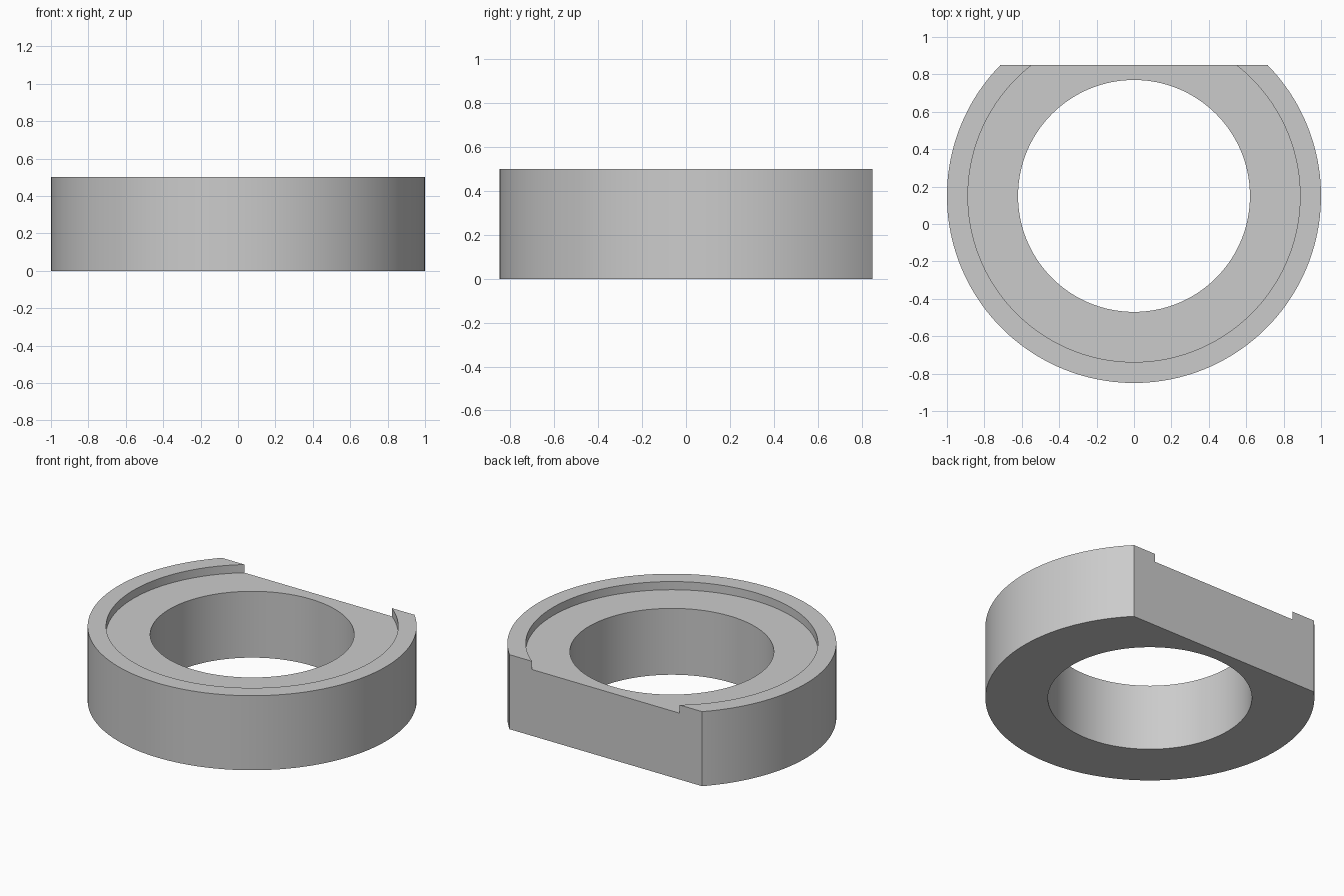
import bpy, bmesh, math
from mathutils import Vector

cube = bpy.data.objects.get("Cube")
if cube:
    bpy.data.objects.remove(cube, do_unlink=True)

OUTER, LIP, BORE = 1.0, 0.888, 0.62
HEIGHT, LEDGE = 0.5, 0.445
FLAT_Y = 0.7
SEGMENTS = 160

# Plain grey material
grey = bpy.data.materials.new("plain_grey")
grey.use_nodes = True
colour = (0.6, 0.6, 0.6, 1)
grey.diffuse_color = colour
grey.node_tree.nodes["Principled BSDF"].inputs["Base Color"].default_value = colour

# Stepped ring section, revolved around the vertical axis
bm = bmesh.new()
section = [(BORE, 0), (OUTER, 0), (OUTER, HEIGHT), (LIP, HEIGHT), (LIP, LEDGE), (BORE, LEDGE)]
verts = [bm.verts.new((r, 0, z)) for r, z in section]
edges = [bm.edges.new((v, verts[(i + 1) % len(verts)])) for i, v in enumerate(verts)]
bmesh.ops.spin(bm, geom=verts + edges, cent=(0, 0, 0), axis=(0, 0, 1),
               angle=math.tau, steps=SEGMENTS, use_merge=True)
bmesh.ops.remove_doubles(bm, verts=bm.verts, dist=1e-5)

# Flat cut across the back, closed with one face
bmesh.ops.bisect_plane(bm, geom=bm.verts[:] + bm.edges[:] + bm.faces[:], dist=1e-6,
                       plane_co=(0, FLAT_Y, 0), plane_no=(0, 1, 0), clear_outer=True)
rim = [e for e in bm.edges if e.is_boundary]
bmesh.ops.contextual_create(bm, geom=rim)
bmesh.ops.recalc_face_normals(bm, faces=bm.faces)

# Centre the footprint front to back
bmesh.ops.translate(bm, verts=bm.verts, vec=Vector((0, (OUTER - FLAT_Y) / 2, 0)))

mesh = bpy.data.meshes.new("flatted_ring")
bm.to_mesh(mesh)
bm.free()
mesh.materials.append(grey)
ring = bpy.data.objects.new("flatted_ring", mesh)
bpy.context.collection.objects.link(ring)

# Smooth walls, crisp rims
bpy.ops.object.select_all(action='DESELECT')
ring.select_set(True)
bpy.context.view_layer.objects.active = ring
bpy.ops.object.shade_smooth_by_angle(angle=math.radians(30))
